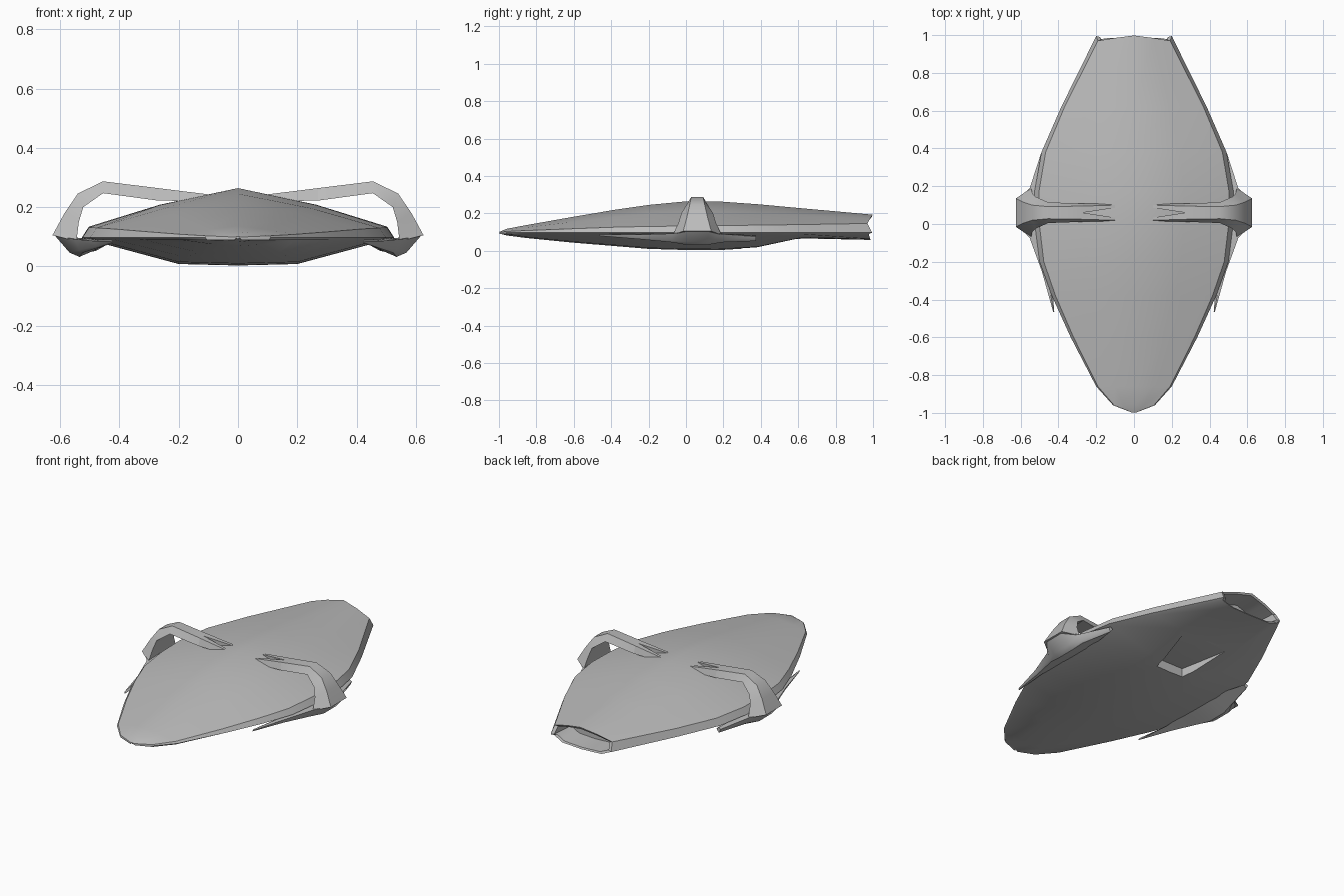
import bpy, bmesh
from mathutils import Vector

old = bpy.data.objects.get("Cube")
if old:
    bpy.data.objects.remove(old, do_unlink=True)

grey = bpy.data.materials.new("hull_grey")
grey.use_nodes = True
COLOUR = (0.5, 0.5, 0.5, 1)
grey.diffuse_color = COLOUR
grey.node_tree.nodes["Principled BSDF"].inputs["Base Color"].default_value = COLOUR


def loft(name, rings):
    """Skin a list of equal-length rings and cap both ends."""
    bm = bmesh.new()
    loops = [[bm.verts.new(p) for p in ring] for ring in rings]
    for a, b in zip(loops, loops[1:]):
        for i in range(len(a)):
            j = (i + 1) % len(a)
            bm.faces.new((a[i], a[j], b[j], b[i]))
    bm.faces.new(loops[0])
    bm.faces.new(loops[-1])
    bmesh.ops.remove_doubles(bm, verts=bm.verts, dist=0.0005)
    bmesh.ops.recalc_face_normals(bm, faces=bm.faces)
    mesh = bpy.data.meshes.new(name)
    bm.to_mesh(mesh)
    bm.free()
    mesh.materials.append(grey)
    obj = bpy.data.objects.new(name, mesh)
    bpy.context.collection.objects.link(obj)
    return obj


def activate(obj):
    bpy.ops.object.select_all(action="DESELECT")
    obj.select_set(True)
    bpy.context.view_layer.objects.active = obj


def smooth(obj, angle=0.5):
    activate(obj)
    bpy.ops.object.shade_smooth_by_angle(angle=angle)


# Hull stations: y, half width, upper edge z, ridge z, keel z, keel flat ratio
RIM = 0.097
stations = [
    (-0.998, 0.012, 0.099, 0.101, 0.092, 0.4),
    (-0.96, 0.11, 0.103, 0.117, 0.082, 0.4),
    (-0.86, 0.20, 0.108, 0.136, 0.069, 0.4),
    (-0.6, 0.335, 0.118, 0.182, 0.043, 0.4),
    (-0.38, 0.435, 0.126, 0.219, 0.025, 0.4),
    (-0.2, 0.5, 0.13, 0.245, 0.010, 0.4),
    (0.0, 0.525, 0.132, 0.264, 0.004, 0.38),
    (0.17, 0.527, 0.134, 0.264, 0.003, 0.38),
    (0.38, 0.49, 0.137, 0.249, 0.016, 0.42),
    (0.62, 0.385, 0.14, 0.227, 0.066, 0.5),
    (0.985, 0.2, 0.146, 0.193, 0.058, 0.65),
]


def hull_ring(y, w, edge, top, keel, flat, tail=False):
    mid = edge + 0.5 * (top - edge) + 0.07 * (top - edge)
    dy = (0.013, 0.0, -0.015, 0.01, -0.008, 0.0, 0.003) if tail else (0,) * 7
    half = [(0, top), (w * 0.5, mid), (w * 0.955, edge), (w, RIM),
            (w * 0.95, RIM - 0.008), (w * flat, keel + 0.005), (0, keel)]
    right = [Vector((x, y + d, z)) for (x, z), d in zip(half, dy)]
    left = [Vector((-p.x, p.y, p.z)) for p in reversed(right[1:-1])]
    return right + left


rings = [hull_ring(*s, tail=s is stations[-1]) for s in stations]


# Hollow tail opening: inner lip, then recessed back wall
def shrink(ring, scale, shift):
    centre = Vector((0, 0, 0.118))
    return [Vector((p.x * scale, p.y + shift, centre.z + (p.z - centre.z) * (scale - 0.06)))
            for p in ring]


rings += [shrink(rings[-1], 0.9, -0.005), shrink(rings[-1], 0.84, -0.13)]
hull = loft("hull", rings)

# Belly recess
plan = [(-0.09, 0.3), (0.09, 0.3), (0.15, 0.61), (-0.15, 0.61)]
cutter = loft("recess_cutter", [[(x, y, z) for x, y in plan] for z in (-0.1, 0.064)])
cutter.hide_render = True
cut = hull.modifiers.new("belly_recess", "BOOLEAN")
cut.operation = "DIFFERENCE"
cut.solver = "EXACT"
cut.object = cutter
activate(hull)
bpy.ops.object.modifier_apply(modifier=cut.name)
bpy.data.objects.remove(cutter, do_unlink=True)
smooth(hull)

YC = 0.06  # arch centre line

# Arch stations: outer x, z, half depth; inner x, z, half depth
arch = [
    (0.626, 0.105, 0.075, 0.545, 0.085, 0.13),
    (0.585, 0.18, 0.055, 0.537, 0.15, 0.1),
    (0.54, 0.246, 0.04, 0.522, 0.2, 0.085),
    (0.455, 0.287, 0.032, 0.455, 0.247, 0.055),
    (0.27, 0.264, 0.035, 0.27, 0.222, 0.048),
]
# Side pod stations: y, inner x, outer x, outer z, keel x, keel z, upper z
pod = [
    (-0.465, 0.422, 0.428, 0.086, 0.425, 0.08, 0.09),
    (-0.25, 0.44, 0.488, 0.086, 0.475, 0.062, 0.09),
    (-0.075, 0.43, 0.552, 0.092, 0.525, 0.045, 0.092),
    (0.0, 0.42, 0.618, 0.104, 0.535, 0.032, 0.094),
    (0.12, 0.42, 0.618, 0.104, 0.535, 0.032, 0.094),
    (0.19, 0.43, 0.552, 0.09, 0.525, 0.045, 0.092),
    (0.375, 0.465, 0.492, 0.075, 0.48, 0.052, 0.082),
]

for side, s in (("left", 1), ("right", -1)):
    ring_list = [[(s * xo, YC - wo, zo), (s * xo, YC + wo, zo),
                  (s * xi, YC + wi, zi), (s * xi, YC - wi, zi)]
                 for xo, zo, wo, xi, zi, wi in arch]
    smooth(loft(side + "_arch", ring_list), 0.6)

    # Forked arch ends resting on the hull
    for part, d in (("front", -1), ("rear", 1)):
        root = [(0.27, YC, 0.264), (0.27, YC + d * 0.035, 0.264),
                (0.27, YC + d * 0.048, 0.222), (0.27, YC, 0.222)]
        tip = [(0.1, YC + d * 0.026, 0.243), (0.1, YC + d * 0.04, 0.243),
               (0.1, YC + d * 0.048, 0.22), (0.1, YC + d * 0.026, 0.22)]
        loft(f"{side}_{part}_prong", [[(s * x, y, z) for x, y, z in r] for r in (root, tip)])

    ring_list = [[(s * xi, y, zt - 0.012), (s * xk, y, zk),
                  (s * (xk * 0.6 + xo * 0.4), y, zk * 0.8 + zo * 0.2),
                  (s * xo, y, zo), (s * (xi + xo) / 2, y, zt)]
                 for y, xi, xo, zo, xk, zk, zt in pod]
    smooth(loft(side + "_pod", ring_list), 0.6)
